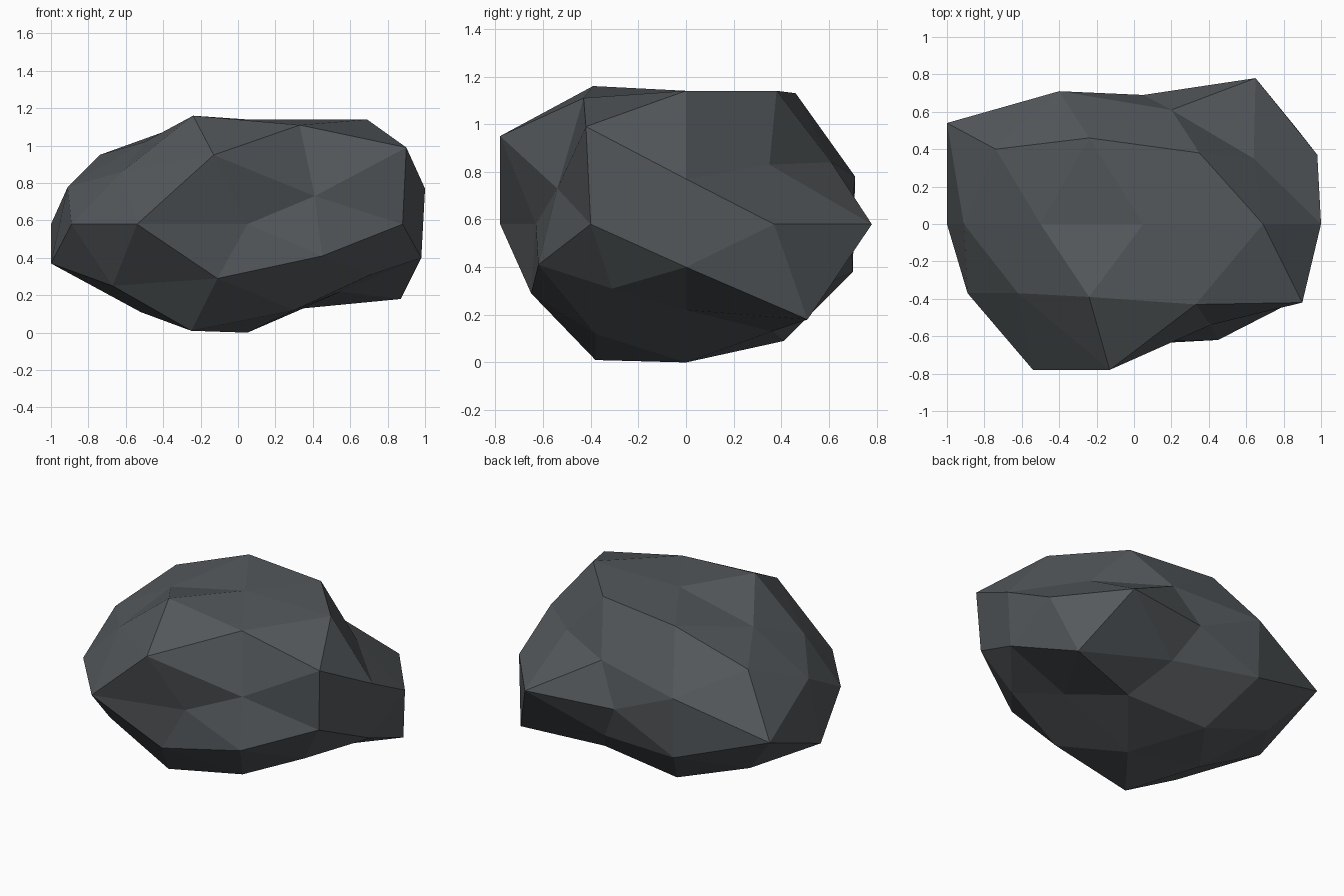
import bpy, bmesh
from mathutils import Vector

if "Cube" in bpy.data.objects:
    bpy.data.objects.remove(bpy.data.objects["Cube"])

# Corner points of the faceted rock, grouped in layers from top to bottom
crown = [(.05, 0, 1.14), (.69, 0, 1.14), (.35, .38, 1.14), (-.24, .46, 1.13),
         (-.5, 0, 1.02), (-.24, -.39, 1.16), (.33, -.43, 1.11)]
shoulder = [(1, 0, .77), (.64, .35, .83), (.2, .61, .84), (-.4, .71, .78), (-.74, .4, .95),
            (-.91, 0, .78), (-.62, -.37, .86), (-.13, -.78, .95), (.41, -.54, .73), (.9, -.42, .99)]
waist = [(.98, .37), (.65, .78), (.05, .69), (-1, .54),
         (-.89, -.37), (-.54, -.78), (.05, -.63), (.88, -.4)]
flank = [(.98, 0, .4), (.87, .51, .18), (.19, .59, .33), (-.4, .7, .38), (-.74, .38, .28),
         (-1, 0, .37), (-.67, -.4, .25), (-.11, -.65, .29), (.45, -.62, .41), (.71, -.31, .31)]
base = [(.05, 0, 0), (.55, 0, .22), (.35, .36, .13), (-.22, .41, .09),
        (-.52, 0, .11), (-.25, -.38, .01), (.3, -.38, .12)]
points = [Vector(p) for p in crown + shoulder + [(x, y, .58) for x, y in waist] + flank + base]

# Facet a unit ball through the corner directions, then push each corner out to its place
centre, half = Vector((.05, 0, .58)), Vector((1, .74, .58))
bm = bmesh.new()
target = {}
for p in points:
    d = p - centre
    v = bm.verts.new(Vector((d.x / half.x, d.y / half.y, d.z / half.z)).normalized())
    target[v] = p
bmesh.ops.convex_hull(bm, input=list(bm.verts))
bmesh.ops.triangulate(bm, faces=list(bm.faces))
bmesh.ops.recalc_face_normals(bm, faces=list(bm.faces))
for v, p in target.items():
    v.co = p

mesh = bpy.data.meshes.new("rock")
bm.to_mesh(mesh)
bm.free()
rock = bpy.data.objects.new("rock", mesh)
bpy.context.collection.objects.link(rock)

# Dark stone colour
stone = bpy.data.materials.new("dark grey stone")
stone.diffuse_color = (.088, .098, .105, 1)
stone.use_nodes = True
stone.node_tree.nodes["Principled BSDF"].inputs["Base Color"].default_value = stone.diffuse_color
mesh.materials.append(stone)
